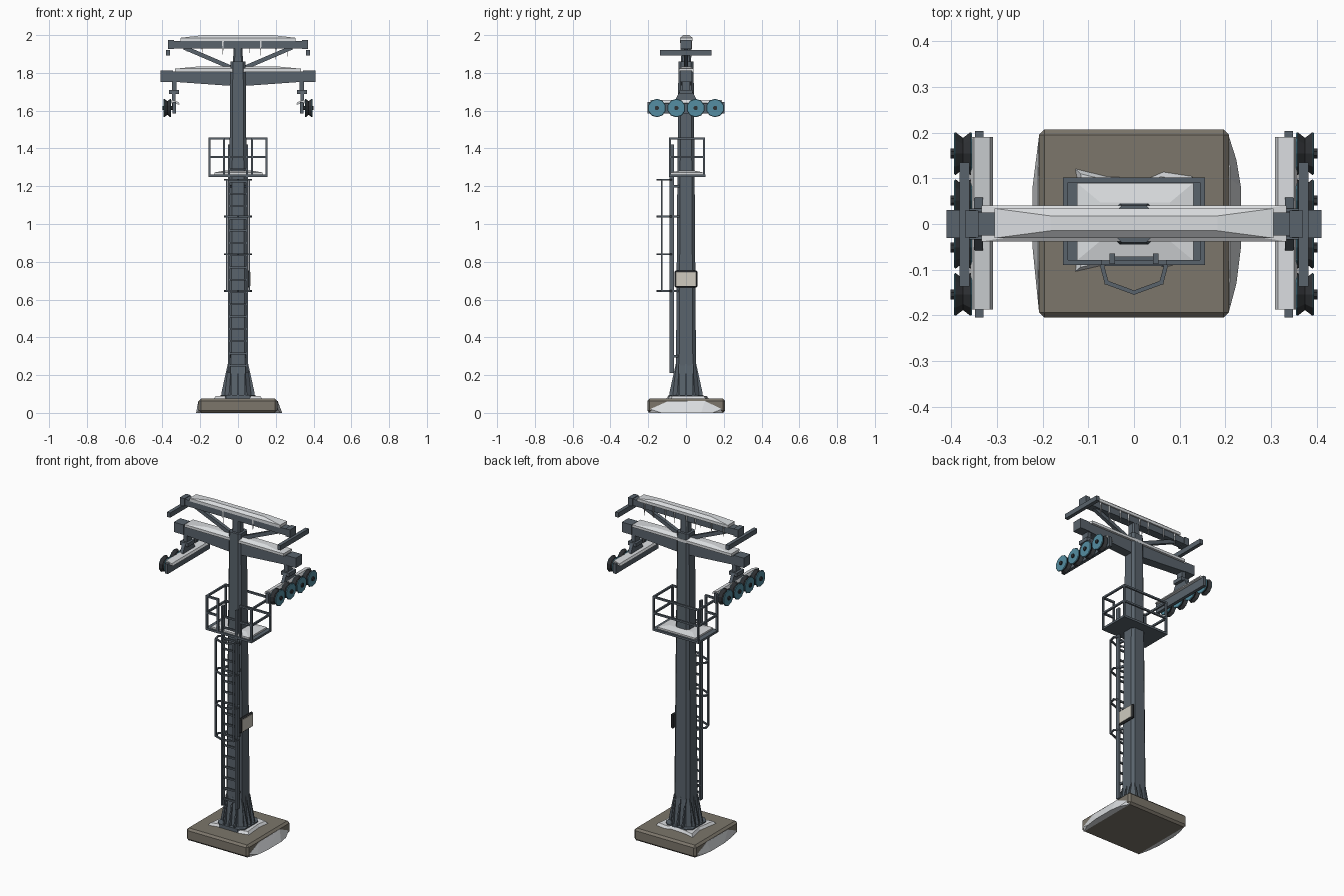
import bpy, bmesh, math, random
from mathutils import Vector

if "Cube" in bpy.data.objects:
    bpy.data.objects.remove(bpy.data.objects["Cube"])

random.seed(4)


def material(name, rgb):
    m = bpy.data.materials.new(name)
    m.diffuse_color = (*rgb, 1)
    m.use_nodes = True
    m.node_tree.nodes["Principled BSDF"].inputs["Base Color"].default_value = m.diffuse_color
    return m


STEEL = material("slate_steel", (0.10, 0.125, 0.15))
DARK = material("dark_rubber", (0.03, 0.033, 0.037))
TEAL = material("teal_wheel", (0.09, 0.27, 0.36))
SNOW = material("snow", (0.7, 0.72, 0.74))
STONE = material("concrete", (0.2, 0.18, 0.145))
CREAM = material("sign_panel", (0.62, 0.59, 0.52))


def finish(name, bm, mat):
    bmesh.ops.recalc_face_normals(bm, faces=bm.faces)
    me = bpy.data.meshes.new(name)
    bm.to_mesh(me)
    bm.free()
    ob = bpy.data.objects.new(name, me)
    bpy.context.collection.objects.link(ob)
    me.materials.append(mat)
    return ob


def hull(name, pts, mat):
    bm = bmesh.new()
    for p in pts:
        bm.verts.new(p)
    r = bmesh.ops.convex_hull(bm, input=bm.verts)
    bmesh.ops.dissolve_limit(bm, angle_limit=0.01, verts=bm.verts, edges=bm.edges)
    return finish(name, bm, mat)


def box(name, x, y, z, mat=STEEL, bevel=0):
    ob = hull(name, [(a, b, c) for a in x for b in y for c in z], mat)
    if bevel:
        m = ob.modifiers.new("bevel", "BEVEL")
        m.width, m.segments = bevel, 1
    return ob


def bars(name, segments, w, mat=STEEL):
    """Square bars between pairs of points, joined in one object."""
    bm = bmesh.new()
    for a, b in segments:
        a, b = Vector(a), Vector(b)
        d = (b - a).normalized()
        u = d.cross(Vector((0, 1, 0) if abs(d.y) < 0.8 else (0, 0, 1))).normalized()
        v = d.cross(u)
        rings = [[bm.verts.new(p + u * i * w / 2 + v * j * w / 2)
                  for i, j in ((-1, -1), (1, -1), (1, 1), (-1, 1))]
                 for p in (a - d * w / 3, b + d * w / 3)]
        for k in range(4):
            n = (k + 1) % 4
            bm.faces.new((rings[0][k], rings[0][n], rings[1][n], rings[1][k]))
        for r in rings:
            bm.faces.new(r)
    return finish(name, bm, mat)


def path(pts):
    return list(zip(pts[:-1], pts[1:]))


def loft(name, sections, mat=STEEL):
    """Stack of chamfered square rings given as (z, half width)."""
    bm = bmesh.new()
    rings = []
    for z, h in sections:
        c = h * 0.68
        rings.append([bm.verts.new((x, y, z)) for x, y in
                      ((h, -c), (h, c), (c, h), (-c, h), (-h, c), (-h, -c), (-c, -h), (c, -h))])
    for a, b in zip(rings[:-1], rings[1:]):
        for i in range(8):
            j = (i + 1) % 8
            bm.faces.new((a[i], a[j], b[j], b[i]))
    bm.faces.new(rings[0])
    bm.faces.new(rings[-1])
    return finish(name, bm, mat)


def lathe_x(name, profile, centre, mat, n=10):
    """Solid turned about the x axis, profile of (x, radius)."""
    bm = bmesh.new()
    rings = [[bm.verts.new((centre[0] + x, centre[1] + r * math.cos(2 * math.pi * (k + .5) / n),
                            centre[2] + r * math.sin(2 * math.pi * (k + .5) / n)))
              for k in range(n)] for x, r in profile]
    for a, b in zip(rings[:-1], rings[1:]):
        for i in range(n):
            j = (i + 1) % n
            bm.faces.new((a[i], a[j], b[j], b[i]))
    bm.faces.new(rings[0])
    bm.faces.new(rings[-1])
    return finish(name, bm, mat)


def snow_cap(name, x, y, z, h, inset=0.012):
    """Low crowned strip of snow."""
    lo = [(a, b, z) for a in x for b in y]
    mid = [(a, b, z + h * .55) for a in x for b in y]
    cy = (y[0] + y[1]) / 2
    ex, ey = (x[1] - x[0]) * .2, (y[1] - y[0]) * .25
    top = [(a, cy + b, z + h) for a in (x[0] + ex, x[1] - ex) for b in (-ey, ey)]
    return hull(name, lo + mid + top, SNOW)


# Concrete footing with snow drifts on both sides
box("footing", (-.208, .208), (-.205, .207), (0, .075), STONE, .012)
for s, d in ((-1, .222), (1, .234)):
    hull("side_drift", [(s * .195, -.2, 0), (s * .195, .2, 0), (s * d, -.05, 0), (s * d, .08, 0),
                        (s * (d - .01), -.13, 0), (s * (d - .01), .14, 0),
                        (s * .21, -.1, .06), (s * .21, .1, .063), (s * .208, -.19, .02),
                        (s * .208, .19, .02), (s * .19, -.1, .05), (s * .19, .1, .05)], SNOW)
# Snow around the column foot
outline = [(-.13, -.105), (-.02, -.08), (.07, -.095), (.13, -.08), (.12, .04), (.13, .105),
           (.065, .115), (.03, .1), (-.06, .105), (-.13, .122), (-.11, .02)]
bm = bmesh.new()
rings = [[bm.verts.new((x * f, y * f, z)) for x, y in outline] for f, z in ((1, .073), (.9, .09))]
for i in range(len(outline)):
    j = (i + 1) % len(outline)
    bm.faces.new((rings[0][i], rings[0][j], rings[1][j], rings[1][i]))
bm.faces.new(rings[1])
finish("foot_snow", bm, SNOW)

# Column, flared foot and stiffening fins
loft("foot_plate", [(.07, .092), (.096, .092)])
loft("column", [(.09, .07), (.25, .053), (1.2, .046), (1.86, .04)])
loft("mast_head", [(1.85, .026), (1.94, .024)])
for k in range(4):
    for o in (-.035, 0, .035):
        c, s = math.cos(k * math.pi / 2), math.sin(k * math.pi / 2)
        hull("foot_fin", [(r * c - t * s, r * s + t * c, z)
                          for r, z in ((.04, .09), (.088, .09), (.088, .105), (.054, .26), (.04, .26))
                          for t in (o - .004, o + .004)], STEEL)

# Lower crossarm, tapering to the ends
hull("lower_crossarm", [(x, y, z) for y in (-.028, .028) for x, z in
                        ((-.4, 1.807), (.4, 1.807), (-.4, 1.757), (.4, 1.757), (-.05, 1.732), (.05, 1.732))], STEEL)
snow_cap("lower_crossarm_snow", (-.333, .333), (-.038, .041), 1.806, .029)

# Upper beam with braces, snow and icicles
box("upper_beam", (-.36, .36), (-.025, .025), (1.93, 1.969))
snow_cap("upper_beam_snow", (-.305, .305), (-.031, .034), 1.968, .032)
for x in (-.27, -.19, -.08, -.02, .06, .12, .2, .26):
    L = random.uniform(.025, .06)
    for y in (.027,) if x not in (-.08, .12) else (.027, -.027):
        hull("icicle", [(x - .005, y - .004, 1.97), (x + .005, y - .004, 1.97),
                        (x, y + .006, 1.97), (x, y, 1.925 - L)], SNOW)

for s in (-1, 1):
    def sx(a, b):
        return sorted((s * a, s * b))
    box("lower_end_cap", sx(.345, .41), (-.031, .031), (1.753, 1.813))
    box("upper_end_cap", sx(.34, .37), (-.029, .029), (1.926, 1.973))
    box("upper_cross_rail", sx(.36, .382), (-.137, .135), (1.893, 1.922))
    bars("beam_brace", [((s * .03, 0, 1.825), (s * .28, 0, 1.932))], .022)
    # Hanger, bogie beam and snow
    box("hanger_neck", sx(.326, .35), (-.022, .022), (1.69, 1.765))
    box("hanger_clamp", sx(.312, .366), (-.034, .034), (1.688, 1.71))
    hull("hanger_plate", [(s * x, y, z) for x in (.33, .35)
                          for y, z in ((-.03, 1.71), (.03, 1.71), (-.058, 1.655), (.058, 1.655),
                                       (-.058, 1.61), (.058, 1.61))], STEEL)
    box("bogie_beam", sx(.329, .348), (-.205, .203), (1.585, 1.645))
    hull("bogie_snow", [(s * x, y, z) for x, z in ((.308, 1.632), (.357, 1.64), (.315, 1.645), (.35, 1.657))
                        for y in (-.187, .19)], SNOW)
    # Grooved wheels
    for y in (-.154, -.051, .051, .154):
        c = (s * .374, y, 1.614)
        for side in (-1, 1):
            lathe_x("wheel_flange", [(side * .006, .038), (side * .017, .049), (side * .02, .046)], c, TEAL)
        lathe_x("wheel_tyre", [(-.016, .049), (0, .036), (.016, .049)], c, DARK)
        lathe_x("wheel_hub", [(-.034, .012), (.027, .012)] if s > 0 else [(-.027, .012), (.034, .012)], c, DARK, 8)

# Work platform and guard rails
box("platform", (-.155, .155), (-.09, .102), (1.25, 1.263))
snow_cap("platform_snow", (-.125, .13), (-.08, .09), 1.262, .02)
X, F, B, G = .15, -.084, .096, .075
rail = [(-G, F), (-X, F), (-X, B), (X, B), (X, F), (G, F)]
segs = []
for z in (1.355, 1.453):
    segs += path([(x, y, z) for x, y in rail])
segs += [((x, y, 1.255), (x, y, 1.453)) for x, y in rail]
bars("guard_rail", segs, .011)

# Ladder with standoffs and safety cage
for s in (-1, 1):
    box("ladder_stringer", sorted((s * .042, s * .054)), (-.088, -.064), (.21, 1.42))
bars("ladder_rungs", [((-.045, -.076, .25 + .065 * i), (.045, -.076, .25 + .065 * i)) for i in range(18)], .01)
bars("ladder_standoff", [((s * .047, -.07, z), (s * .038, -.035, z)) for s in (-1, 1)
                         for z in (.3, .645, 1.04, 1.2)], .012)
hoop = [(-.05, -.076), (-.07, -.09), (-.06, -.128), (0, -.15), (.06, -.128), (.07, -.09), (.05, -.076)]
for z in (.645, .84, 1.04, 1.235):
    bars("cage_hoop", path([(x, y, z) for x, y in hoop]), .009)
bars("cage_strap", [((x, y, .645), (x, y, 1.235)) for x, y in (hoop[2], hoop[4])], .008)

# Sign plate on the right side
box("sign_frame", (.045, .062), (-.06, .06), (.663, .753), DARK, .006)
box("sign_panel", (.055, .065), (-.052, .052), (.671, .745), CREAM)
